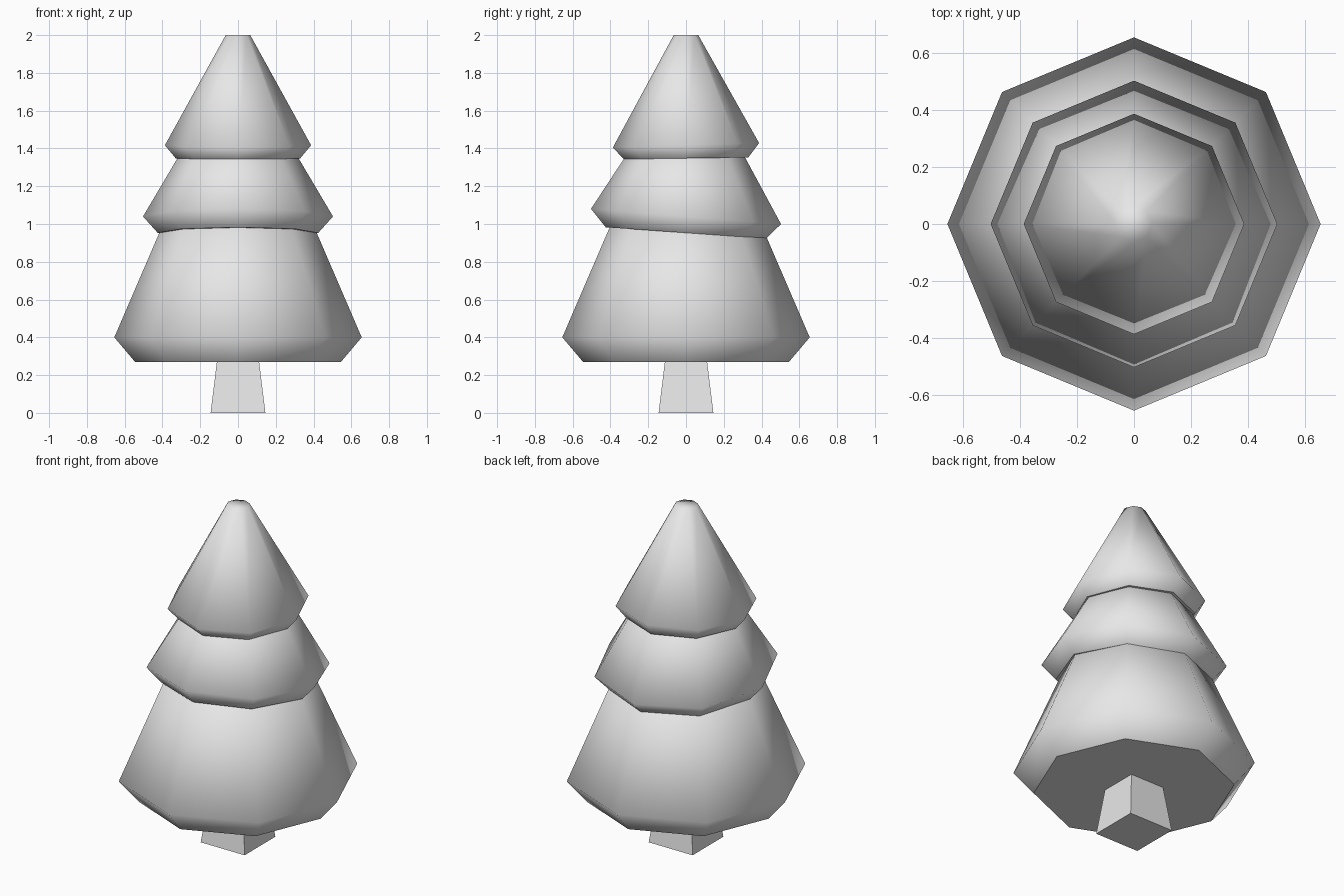
import bpy, bmesh, math

cube = bpy.data.objects.get("Cube")
if cube:
    bpy.data.objects.remove(cube, do_unlink=True)

grey = bpy.data.materials.new("plain grey")
grey.use_nodes = True
grey.diffuse_color = (0.8, 0.8, 0.8, 1)
grey.node_tree.nodes["Principled BSDF"].inputs["Base Color"].default_value = (0.8, 0.8, 0.8, 1)


def stack(name, rings, sides, turn=0.0, smooth=True):
    """Closed stack of polygon rings, each (radius, height, slope along y)."""
    bm = bmesh.new()
    loops = []
    for r, z, slope in rings:
        loop = []
        for i in range(sides):
            a = turn + 2 * math.pi * i / sides
            y = r * math.sin(a)
            loop.append(bm.verts.new((r * math.cos(a), y, z + slope * y)))
        loops.append(loop)
    for low, high in zip(loops, loops[1:]):
        for i in range(sides):
            j = (i + 1) % sides
            bm.faces.new((low[i], low[j], high[j], high[i])).smooth = smooth
    base = bm.faces.new(loops[0][::-1])
    bm.faces.new(loops[-1]).smooth = smooth
    # Crisp edge around the underside
    for e in base.edges:
        e.smooth = False
    mesh = bpy.data.meshes.new(name)
    bm.to_mesh(mesh)
    bm.free()
    mesh.materials.append(grey)
    obj = bpy.data.objects.new(name, mesh)
    bpy.context.collection.objects.link(obj)
    return obj


# Tapered square trunk
root2 = math.sqrt(2)
stack("trunk", [(0.145 * root2, 0, 0), (0.108 * root2, 0.3, 0)], 4, math.pi / 4, False)

# Three octagonal foliage tiers, the upper ones slightly tilted
stack("lower_foliage", [(0.545, 0.27, 0), (0.655, 0.4, 0), (0.375, 1.05, 0)], 8)
stack("middle_foliage", [(0.425, 0.953, -0.07), (0.503, 1.04, -0.08), (0.26, 1.45, 0)], 8)
stack("top_foliage", [(0.33, 1.348, 0.015), (0.387, 1.417, 0.03), (0.065, 2, 0)], 8)
